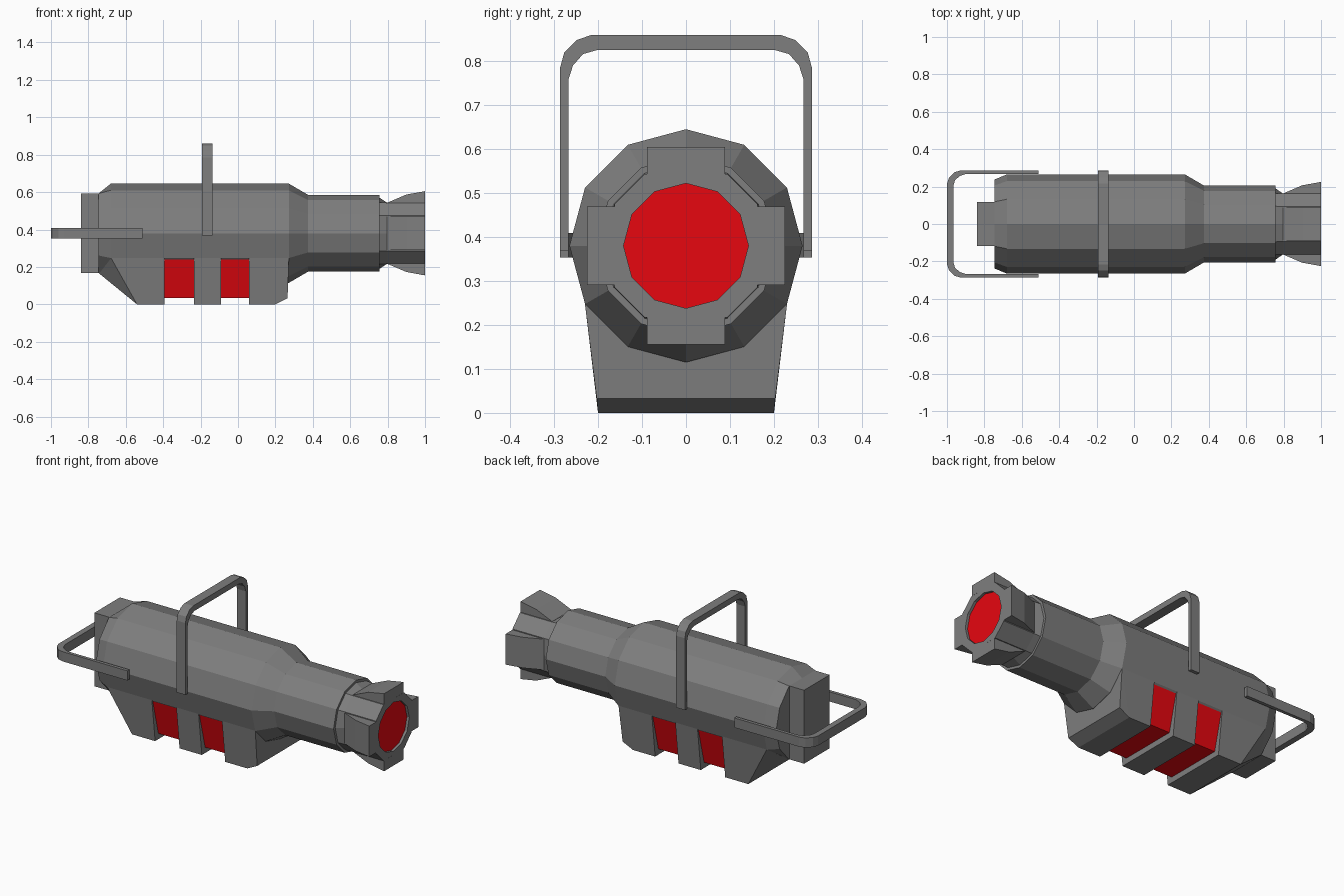
import bpy, bmesh, math
from mathutils import Matrix, Vector

if "Cube" in bpy.data.objects:
    bpy.data.objects.remove(bpy.data.objects["Cube"])

AXIS_Z = 0.38   # height of the lamp axis


def material(name, color):
    mat = bpy.data.materials.new(name)
    mat.diffuse_color = color
    mat.use_nodes = True
    mat.node_tree.nodes["Principled BSDF"].inputs["Base Color"].default_value = mat.diffuse_color
    return mat


red = material("red", (0.8, 0.002, 0.005, 1))
grey = material("dark_grey", (0.21, 0.21, 0.21, 1))


def finish(bm, name, mat=grey):
    bmesh.ops.recalc_face_normals(bm, faces=bm.faces)
    mesh = bpy.data.meshes.new(name)
    bm.to_mesh(mesh)
    bm.free()
    ob = bpy.data.objects.new(name, mesh)
    bpy.context.collection.objects.link(ob)
    mesh.materials.append(mat)
    return ob


def hull(name, points, mat=grey, matrix=None):
    bm = bmesh.new()
    for p in points:
        bm.verts.new(p)
    bmesh.ops.convex_hull(bm, input=bm.verts)
    bmesh.ops.dissolve_limit(bm, angle_limit=0.01, verts=bm.verts, edges=bm.edges)
    if matrix:
        bm.transform(matrix)
    return finish(bm, name, mat)


def both(points):
    """Mirror points across the y = 0 plane."""
    return [(x, s * y, z) for x, y, z in points for s in (1, -1)]


def ring(bm, x, r, flat=None):
    """Twelve-sided ring; flat limits its height and width, squaring it off."""
    verts = []
    for i in range(12):
        y, z = r * math.sin(i * math.pi / 6), r * math.cos(i * math.pi / 6)
        if flat:
            y, z = (max(-flat, min(flat, c)) for c in (y, z))
        verts.append(bm.verts.new((x, y, AXIS_Z + z)))
    return verts


# Twelve-sided body, barrel and lens rim, turned round the x axis
bm = bmesh.new()
profile = [(-0.745, 0.238), (-0.68, 0.265), (0.272, 0.265), (0.375, 0.205), (0.757, 0.205),
           (0.757, 0.19), (0.797, 0.188, 0.163), (1, 0.188, 0.163), (1, 0.142), (0.985, 0.142)]
rings = [ring(bm, *p) for p in profile]
for a, b in zip(rings, rings[1:]):
    for i in range(12):
        j = (i + 1) % 12
        bm.faces.new((a[i], a[j], b[j], b[i]))
for v in rings[0]:      # flatten the rear end to meet the rear box
    if abs(v.co.z - AXIS_Z) > 0.2:
        v.co.z = AXIS_Z + math.copysign(0.213, v.co.z - AXIS_Z)
bm.faces.new(rings[0])
finish(bm, "body")

# Red lens
bm = bmesh.new()
bm.faces.new(ring(bm, 0.985, 0.142))
lens = finish(bm, "lens", red)
if lens.data.polygons[0].normal.x < 0:
    lens.data.flip_normals()

# Four flared arms around the lens
arm = both([(0.797, 0.089, 0.163), (0.9, 0.089, 0.207), (1, 0.089, 0.225), (1, 0.089, 0.163)])
for i in range(4):
    hull(f"lens_arm_{i + 1}", arm, grey,
         Matrix.Translation((0, 0, AXIS_Z)) @ Matrix.Rotation(i * math.pi / 2, 4, 'X'))

# Rear box
hull("rear_box", both([(x, 0.117, z) for x in (-0.84, -0.745) for z in (0.167, 0.593)]))


# Lower housing: grey blocks with recessed red panels between them
def section(x):
    return [(x, 0.2, 0), (x, 0.23, 0.25)]


hull("housing_rear", both([(-0.745, 0.117, 0.167), (-0.68, 0.23, 0.25), (-0.54, 0.2, 0)]
                          + section(-0.392)))
hull("housing_middle", both(section(-0.235) + section(-0.092)))
hull("housing_front", both(section(0.058) + [(0.2, 0.2, 0), (0.265, 0.203, 0.033),
                                             (0.272, 0.23, 0.25)]))
for n, ends in enumerate([(-0.392, -0.235), (-0.092, 0.058)]):
    hull(f"red_panel_{n + 1}",
         both([p for x in ends for p in ((x, 0.17, 0.033), (x, 0.224, 0.249))]), red)


# Two identical bent-bar handles: half outline mirrored, 0.49 tall
def handle(name, matrix):
    outer = [(0.286, 0), (0.286, 0.417), (0.277, 0.45), (0.248, 0.479), (0.216, 0.49)]
    inner = [(0.267, 0), (0.267, 0.39), (0.257, 0.421), (0.234, 0.447), (0.202, 0.456)]
    outer += [(-y, h) for y, h in reversed(outer)]
    inner += [(-y, h) for y, h in reversed(inner)]
    bm = bmesh.new()
    o = [bm.verts.new((-0.028, y, h)) for y, h in outer]
    i = [bm.verts.new((-0.028, y, h)) for y, h in inner]
    for k in range(len(o) - 1):
        bm.faces.new((o[k], o[k + 1], i[k + 1], i[k]))
    new = bmesh.ops.extrude_face_region(bm, geom=bm.faces[:])["geom"]
    bmesh.ops.translate(bm, vec=Vector((0.056, 0, 0)),
                        verts=[g for g in new if isinstance(g, bmesh.types.BMVert)])
    bm.transform(matrix)
    finish(bm, name)


handle("top_handle", Matrix.Translation((-0.165, 0, 0.369)))
handle("rear_handle", Matrix.Translation((-0.51, 0, 0.381)) @ Matrix.Rotation(-math.pi / 2, 4, 'Y'))
